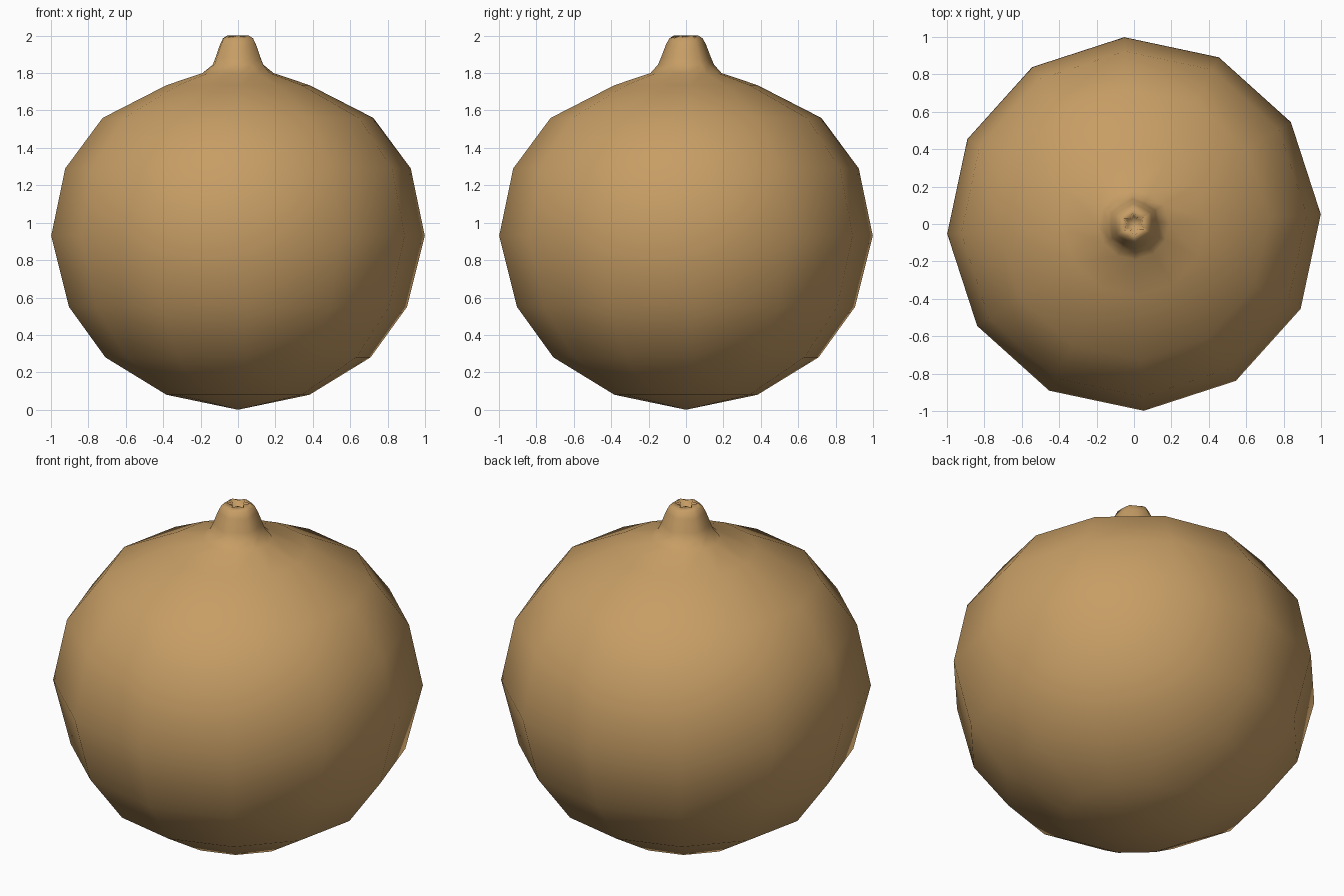
import bpy, bmesh, math

if "Cube" in bpy.data.objects:
    bpy.data.objects.remove(bpy.data.objects["Cube"])

SIDES = 12
TURN = math.radians(3)

mat = bpy.data.materials.new("tan skin")
mat.diffuse_color = (0.57, 0.34, 0.13, 1)
mat.use_nodes = True
mat.node_tree.nodes["Principled BSDF"].inputs["Base Color"].default_value = mat.diffuse_color


def lathe(name, rings):
    """rings: (z, radius at the six tips, radius between tips); radius 0 is a pole."""
    bm = bmesh.new()
    loops = []
    for z, tip, mid in rings:
        if tip == 0:
            loops.append([bm.verts.new((0, 0, z))] * SIDES)
            continue
        loop = []
        for i in range(SIDES):
            a = TURN + i * math.tau / SIDES
            r = tip if i % 2 else mid      # odd corners point along +-y
            loop.append(bm.verts.new((r * math.cos(a), r * math.sin(a), z)))
        loops.append(loop)
    for low, high in zip(loops, loops[1:]):
        for i in range(SIDES):
            j = (i + 1) % SIDES
            corners = dict.fromkeys((low[i], low[j], high[j], high[i]))
            bm.faces.new(list(corners))
    bmesh.ops.recalc_face_normals(bm, faces=bm.faces)
    mesh = bpy.data.meshes.new(name)
    bm.to_mesh(mesh)
    bm.free()
    mesh.materials.append(mat)
    mesh.shade_smooth()
    obj = bpy.data.objects.new(name, mesh)
    bpy.context.collection.objects.link(obj)
    return obj


# Round body: pole, then latitude rings up to the shoulder
body = [(0, 0), (0.08, 0.383), (0.28, 0.71), (0.55, 0.905), (0.93, 1.0),
        (1.29, 0.925), (1.56, 0.725), (1.735, 0.383), (1.80, 0.19)]
rings = [(z, r, r) for z, r in body]

# Six-sided crown flaring out of the shoulder
crown = [(1.845, 0.15), (1.88, 0.135), (1.95, 0.108), (1.985, 0.09)]
rings += [(z, r, r * 0.9) for z, r in crown]

# Flat rim with a star-shaped dimple
rings += [(2.0, 0.066, 0.037), (1.96, 0.045, 0.028), (1.955, 0, 0)]

lathe("round_fruit_with_crown", rings)
